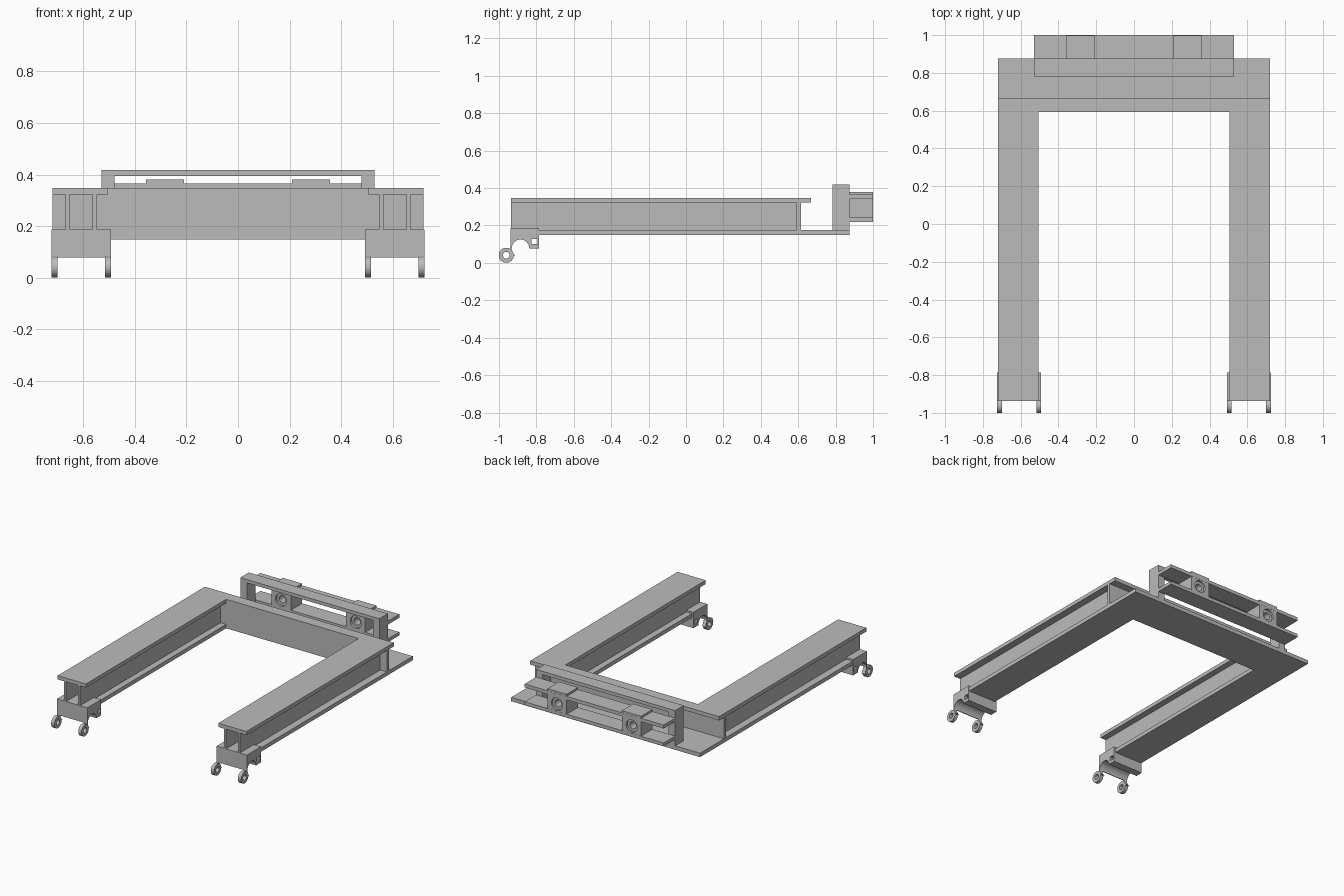
import bpy, bmesh
from math import cos, sin, radians
from mathutils import Vector

cube = bpy.data.objects.get("Cube")
if cube:
    bpy.data.objects.remove(cube)

grey = bpy.data.materials.new("plain grey")
grey.use_nodes = True
grey.diffuse_color = (0.5, 0.5, 0.5, 1)
grey.node_tree.nodes["Principled BSDF"].inputs["Base Color"].default_value = (0.5, 0.5, 0.5, 1)


def rect(a0, a1, b0, b1):
    return [(a0, b0), (a1, b0), (a1, b1), (a0, b1)]


def arc(centre, r, start, end, n):
    steps = [radians(start + (end - start) * i / n) for i in range(n + 1)]
    return [(centre[0] + r * cos(t), centre[1] + r * sin(t)) for t in steps]


def circle(centre, r, n=32):
    return arc(centre, r, 0, 360, n)[:-1]


def prism(name, loops, axis, lo, hi, smooth=False):
    """Extrude an outline, with optional hole loops, along x, y or z."""
    bm = bmesh.new()
    place = {"x": lambda a, b: (lo, a, b),
             "y": lambda a, b: (a, lo, b),
             "z": lambda a, b: (a, b, lo)}[axis]
    edges = []
    for loop in loops:
        vs = [bm.verts.new(place(a, b)) for a, b in loop]
        edges += [bm.edges.new((v, vs[i - 1])) for i, v in enumerate(vs)]
    bmesh.ops.triangle_fill(bm, edges=edges, use_beauty=True)
    ext = bmesh.ops.extrude_face_region(bm, geom=bm.faces[:], use_keep_orig=True)
    shift = Vector([hi - lo if axis == k else 0 for k in "xyz"])
    bmesh.ops.translate(bm, vec=shift,
                        verts=[g for g in ext["geom"] if isinstance(g, bmesh.types.BMVert)])
    bmesh.ops.recalc_face_normals(bm, faces=bm.faces[:])
    bmesh.ops.dissolve_limit(bm, angle_limit=radians(1), verts=bm.verts[:], edges=bm.edges[:])
    mesh = bpy.data.meshes.new(name)
    bm.to_mesh(mesh)
    bm.free()
    mesh.materials.append(grey)
    obj = bpy.data.objects.new(name, mesh)
    bpy.context.collection.objects.link(obj)
    if smooth:
        bpy.ops.object.select_all(action="DESELECT")
        obj.select_set(True)
        bpy.context.view_layer.objects.active = obj
        bpy.ops.object.shade_smooth_by_angle(angle=radians(30))
    return obj


def span(s, a, b):
    """Mirror an x range to side s."""
    return sorted((s * a, s * b))


# Shared heights and depths
BOT, BOT_TOP, TOP_LOW, TOP = 0.148, 0.175, 0.322, 0.348
FRONT, INNER, REAR = -0.936, 0.592, 0.875
PIVOT, NOTCH = (-0.961, 0.041), (-0.885, 0.078)

for s, side in ((1, "left"), (-1, "right")):
    # Arm: twin-web beam with overhanging flanges
    beam = [(0.505, BOT), (0.72, BOT), (0.72, BOT_TOP), (0.67, BOT_TOP),
            (0.67, TOP_LOW), (0.72, TOP_LOW), (0.72, TOP), (0.505, TOP),
            (0.505, TOP_LOW), (0.548, TOP_LOW), (0.548, BOT_TOP), (0.505, BOT_TOP)]
    hollow = rect(0.565, 0.655, BOT_TOP, TOP_LOW)
    prism(side + "_arm", [[(s * x, z) for x, z in loop] for loop in (beam, hollow)],
          "y", FRONT, INNER)

    # Hinge bracket with round notch and slotted rear tab
    bracket = [(FRONT - 0.001, 0.187), (FRONT - 0.001, 0.078)]
    bracket += arc(NOTCH, 0.047, 180, 0, 20)
    bracket += [(-0.786, 0.078), (-0.786, 0.187)]
    prism(side + "_bracket", [bracket, rect(-0.827, -0.795, 0.1, 0.128)],
          "x", *span(s, 0.493, 0.724), smooth=True)

    # Pair of ring lugs, each with a hooked neck
    for lug, a, b in (("inner", 0.493, 0.517), ("outer", 0.7, 0.724)):
        prism(f"{side}_{lug}_lug", [circle(PIVOT, 0.04), circle(PIVOT, 0.018)],
              "x", *span(s, a, b), smooth=True)
        neck = arc(NOTCH, 0.047, 176, 236, 8) + [(-0.937, 0.035), (-0.937, 0.082)]
        prism(f"{side}_{lug}_lug_neck", [neck], "x", *span(s, a, b), smooth=True)

    # Clamp block with a bushing set into its bore
    bore = (s * 0.285, 0.293)
    lo, hi = span(s, 0.21, 0.357)
    prism(side + "_clamp_block", [rect(lo, hi, 0.235, 0.38), circle(bore, 0.042)],
          "y", REAR, 0.999, smooth=True)
    prism(side + "_bushing", [circle(bore, 0.042), circle(bore, 0.024)],
          "y", REAR + 0.015, 0.985, smooth=True)

# Rear cross beam: open channel with a long lower flange
channel = [(INNER, BOT), (REAR, BOT), (REAR, BOT_TOP), (0.615, BOT_TOP),
           (0.615, TOP_LOW), (0.668, TOP_LOW), (0.668, TOP), (INNER, TOP)]
prism("cross_beam", [channel], "x", -0.72, 0.72)

# Upright portal frame standing on the lower flange
portal = [(-0.53, BOT_TOP), (-0.48, BOT_TOP), (-0.48, 0.395), (0.48, 0.395),
          (0.48, BOT_TOP), (0.53, BOT_TOP), (0.53, 0.418), (-0.53, 0.418)]
prism("portal_frame", [portal], "y", 0.782, REAR)

# Two clamp plates behind the frame
for name, lo, hi in (("lower_clamp_plate", 0.22, 0.243), ("upper_clamp_plate", 0.342, 0.366)):
    prism(name, [rect(-0.53, 0.53, lo, hi)], "y", REAR, 1.0)
